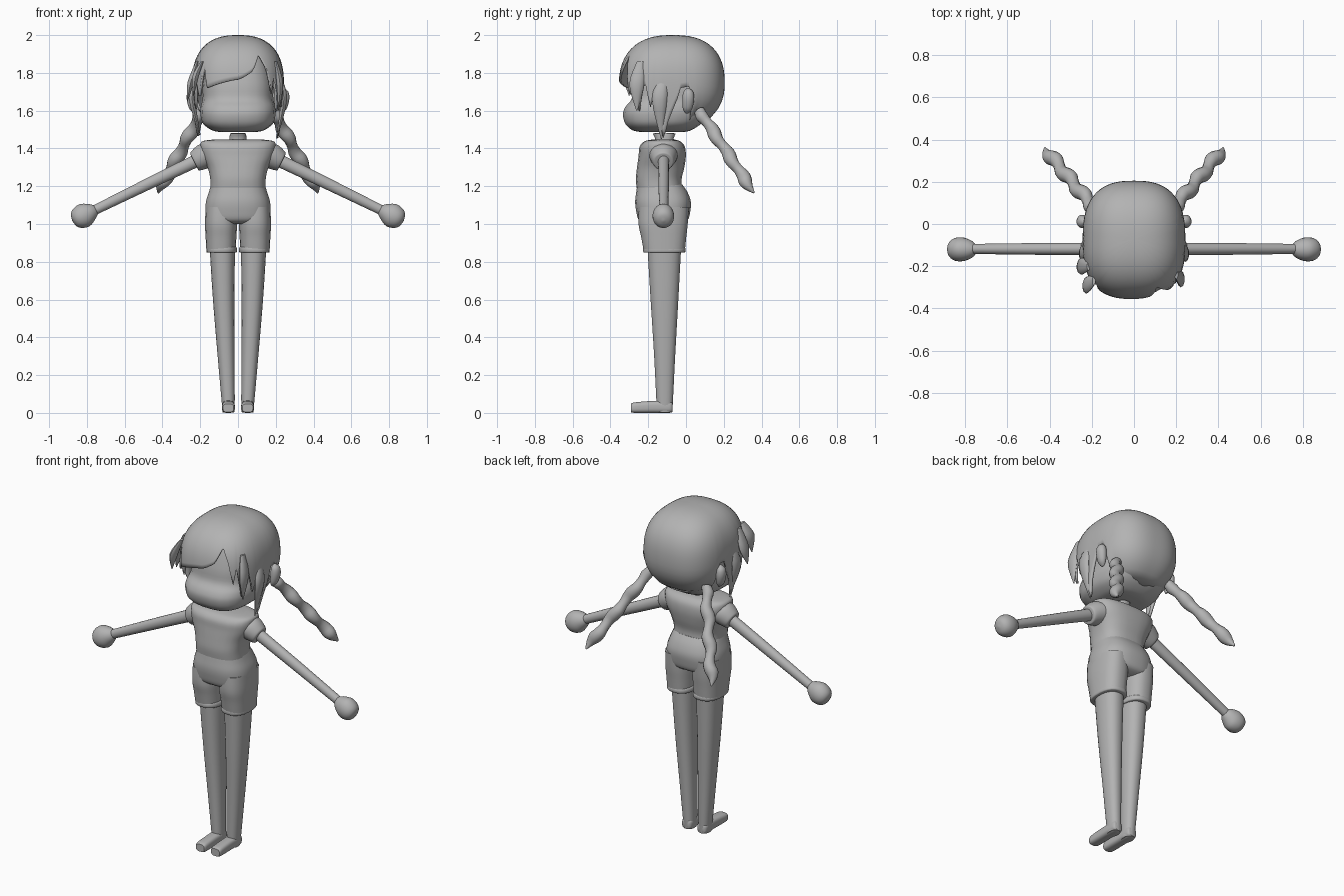
import bpy, math
from mathutils import Vector

GREY = bpy.data.materials.new("plain grey")
GREY.diffuse_color = (0.45, 0.45, 0.45, 1)


def finish(name, verts, faces, angle=50):
    me = bpy.data.meshes.new(name)
    me.from_pydata(verts, [], faces)
    me.materials.append(GREY)
    ob = bpy.data.objects.new(name, me)
    bpy.context.collection.objects.link(ob)
    bpy.ops.object.select_all(action='DESELECT')
    ob.select_set(True)
    bpy.context.view_layer.objects.active = ob
    bpy.ops.object.mode_set(mode='EDIT')
    bpy.ops.mesh.select_all(action='SELECT')
    bpy.ops.mesh.normals_make_consistent(inside=False)
    bpy.ops.object.mode_set(mode='OBJECT')
    bpy.ops.object.shade_smooth_by_angle(angle=math.radians(angle))
    return ob


def power(v, e):
    return math.copysign(abs(v) ** e, v)


def smooth_rings(rings, k):
    """Catmull-Rom interpolation between cross-sections."""
    out = []
    for i in range(len(rings) - 1):
        p0, p1 = rings[max(i - 1, 0)], rings[i]
        p2, p3 = rings[i + 1], rings[min(i + 2, len(rings) - 1)]
        for j in range(k):
            t = j / k
            out.append([0.5 * (2 * b + (c - a) * t + (2 * a - 5 * b + 4 * c - d) * t * t
                        + (3 * b - a - 3 * c + d) * t ** 3) for a, b, c, d in zip(p0, p1, p2, p3)])
    return out + [list(rings[-1])]


def loft(name, rings, axis=(0, 0, 1), n=2.0, k=4, sides=24):
    """Rings are (x, y, z, half width, half depth), square to the axis."""
    d = Vector(axis).normalized()
    a = Vector((1, 0, 0)) if abs(d.z) > 0.95 else d.cross(Vector((0, 0, 1))).normalized()
    b = d.cross(a)
    rs = smooth_rings(rings, k)
    verts, faces = [], []
    for x, y, z, ra, rb in rs:
        for s in range(sides):
            t = 2 * math.pi * (s + 0.5) / sides
            verts.append(Vector((x, y, z)) + a * max(ra, 0.001) * power(math.cos(t), 2 / n)
                         + b * max(rb, 0.001) * power(math.sin(t), 2 / n))
    for i in range(len(rs) - 1):
        for s in range(sides):
            q = (s + 1) % sides
            faces.append((i * sides + s, i * sides + q, (i + 1) * sides + q, (i + 1) * sides + s))
    faces.append(tuple(range(sides)))
    faces.append(tuple(range((len(rs) - 1) * sides, len(rs) * sides)))
    return finish(name, verts, faces)


def stack(name, rows, n=2.4, x=0, k=4):
    """Rows are (z, half width, front y, back y)."""
    return loft(name, [(x, (f + b) / 2, z, w, (b - f) / 2) for z, w, f, b in rows], n=n, k=k)


# head with full cheeks and a slight recess at eye level
stack("head", [(1.487, .10, -.24, -.01), (1.497, .14, -.285, .03), (1.53, .185, -.322, .08),
               (1.58, .20, -.335, .12), (1.62, .198, -.322, .13), (1.665, .188, -.288, .14),
               (1.75, .185, -.275, .15), (1.88, .15, -.23, .11), (1.93, .08, -.15, .03)], n=2.8)

# hair cap: jagged lower edge given as (angle from front, height)
EDGE = [(-180, 1.52), (-125, 1.52), (-110, 1.55), (-104, 1.73), (-95, 1.73), (-82, 1.455),
        (-73, 1.73), (-67, 1.60), (-60, 1.76), (-51, 1.66), (-42, 1.84), (-35, 1.72),
        (0, 1.765), (13, 1.81), (24, 1.90), (32, 1.83), (40, 1.69), (45, 1.79), (54, 1.58),
        (64, 1.76), (70, 1.62), (75, 1.68), (83, 1.44), (95, 1.72), (104, 1.73), (110, 1.55),
        (125, 1.52), (180, 1.52)]


def edge_height(t):
    for (a, za), (b, zb) in zip(EDGE, EDGE[1:]):
        if a <= t <= b:
            return za + (zb - za) * (t - a) / (b - a)


def hair_scale(z, c):
    if z >= 1.74:
        s = max(0, 1 - ((z - 1.74) / .26) ** 2.5) ** 0.4
    else:
        h = 1.74 - z
        back = max(0.05, 1 - (h / .25) ** 2.2) ** 0.5
        side = 1 - 1.5 * h * h
        m = min(1, max(0, -c * 2.2))
        s = back * m + side * (1 - m)
    return s * (1 + max(0, c) * 0.16 * min(0.3, max(0, 2 - z)))


COLS, ROWS = 144, 22
verts, faces = [(0, -.07, 2)], []
for i in range(COLS):
    t = -180 + 360 * i / COLS
    c, s = math.cos(math.radians(t)), math.sin(math.radians(t))
    zb = edge_height(t)
    for j in range(1, ROWS + 1):
        z = 2 - (2 - zb) * (j / ROWS) ** 2.2
        r = hair_scale(z, c)
        verts.append((.243 * r * power(s, .77), -.07 - .275 * r * power(c, .77), z))
for i in range(COLS):
    p, q = 1 + i * ROWS, 1 + (i + 1) % COLS * ROWS
    faces.append((0, p, q))
    faces += [(p + j, p + j + 1, q + j + 1, q + j) for j in range(ROWS - 1)]
hair = finish("hair_cap", verts, faces)
mod = hair.modifiers.new("thickness", 'SOLIDIFY')
mod.thickness, mod.offset = 0.012, -1

# loose locks lying over the cap
LOCKS = [((-.215, -.20, 1.86), (-.25, -.20, 1.75), (-.268, -.21, 1.65)),
         ((-.19, -.27, 1.86), (-.225, -.29, 1.78), (-.235, -.30, 1.68)),
         ((.20, -.24, 1.86), (.222, -.26, 1.74), (.215, -.26, 1.60)),
         ((-.22, -.12, 1.78), (-.243, -.14, 1.66), (-.20, -.13, 1.47)),
         ((.22, -.12, 1.78), (.243, -.14, 1.66), (.205, -.13, 1.45))]
for top, mid, tip in LOCKS:
    loft("hair_lock", [(*top, .008, .02), (*mid, .018, .04), (*tip, .002, .003)], sides=10)

# neck
stack("neck", [(1.42, .05, -.17, -.06), (1.455, .045, -.165, -.065), (1.478, .042, -.175, -.055),
               (1.482, .03, -.15, -.08)], k=2)

# shirt body and shorts
stack("shirt", [(1.19, .147, -.262, -.02), (1.24, .148, -.266, -.022), (1.30, .162, -.26, -.008),
                (1.36, .19, -.252, 0), (1.41, .20, -.246, -.006), (1.438, .19, -.22, -.03),
                (1.447, .13, -.18, -.06)], n=2.7)
stack("shorts_hips", [(1.21, .143, -.258, -.02), (1.17, .155, -.264, .008), (1.12, .17, -.27, .026),
                      (1.07, .174, -.265, .024), (1.02, .168, -.25, .01), (1.0, .14, -.21, -.03)], n=2.6)

for side, sx in (("left", -1), ("right", 1)):
    # shorts leg, cuff and leg
    stack(side + "_shorts_leg", [(1.09, .082, -.25, .015), (1.0, .085, -.252, .01),
                                 (.93, .082, -.238, .002), (.86, .078, -.225, -.005)], x=sx * .09, n=2.5)
    stack(side + "_cuff", [(.848, .076, -.222, -.01), (.853, .081, -.227, -.003), (.872, .081, -.227, -.003),
                           (.88, .076, -.222, -.01)], x=sx * .087, n=2.5, k=2)
    loft(side + "_leg", [(sx * .083, -.115, .88, .068, .09), (sx * .076, -.114, .6, .057, .074),
                         (sx * .063, -.113, .3, .045, .056), (sx * .051, -.113, .04, .034, .043),
                         (sx * .051, -.113, .003, .03, .04)], n=2.3)
    # foot
    loft(side + "_foot", [(sx * .051, -.072, .03, .024, .024), (sx * .051, -.09, .032, .033, .032),
                          (sx * .051, -.17, .032, .034, .032), (sx * .051, -.27, .028, .034, .028),
                          (sx * .051, -.292, .026, .028, .022)], axis=(0, -1, 0), n=3)
    # sleeve, arm and round hand
    down = (sx * .9, 0, -.44)
    loft(side + "_sleeve", [(sx * .12, -.12, 1.375, .085, .065), (sx * .18, -.12, 1.358, .072, .068),
                            (sx * .225, -.12, 1.333, .056, .055), (sx * .232, -.12, 1.329, .045, .045)], axis=down)
    loft(side + "_arm", [(sx * .20, -.118, 1.345, .03, .035), (sx * .48, -.118, 1.21, .028, .031),
                         (sx * .77, -.118, 1.068, .024, .026)], axis=down, sides=16)
    loft(side + "_hand", [(sx * .753, -.12, 1.076, .024, .026), (sx * .775, -.12, 1.066, .043, .045),
                          (sx * .81, -.12, 1.048, .056, .064), (sx * .845, -.12, 1.031, .054, .058),
                          (sx * .868, -.12, 1.02, .036, .038), (sx * .877, -.12, 1.016, .004, .004)], axis=down)
    # ear
    loft(side + "_ear", [(sx * .23, .005, 1.585, .004, .008), (sx * .238, .008, 1.61, .02, .025),
                         (sx * .245, .012, 1.66, .027, .032), (sx * .245, .012, 1.70, .022, .026),
                         (sx * .24, .01, 1.72, .004, .006)], sides=16)
    # braid with bulging plaits
    a, b = Vector((sx * .185, .07, 1.60)), Vector((sx * .425, .358, 1.165))
    rings = []
    for i in range(15):
        f = i / 14
        p = a.lerp(b, f) + Vector((sx * .006 * math.sin(i * 1.6), -.006 * math.sin(i * 1.6), 0))
        r = (.033 + .005 * math.cos(i * 1.6)) * (0.15 if i == 14 else 0.75 if i in (0, 13) else 1)
        rings.append((*p, r, r))
    loft(side + "_braid", rings, axis=b - a, sides=12, k=3)
